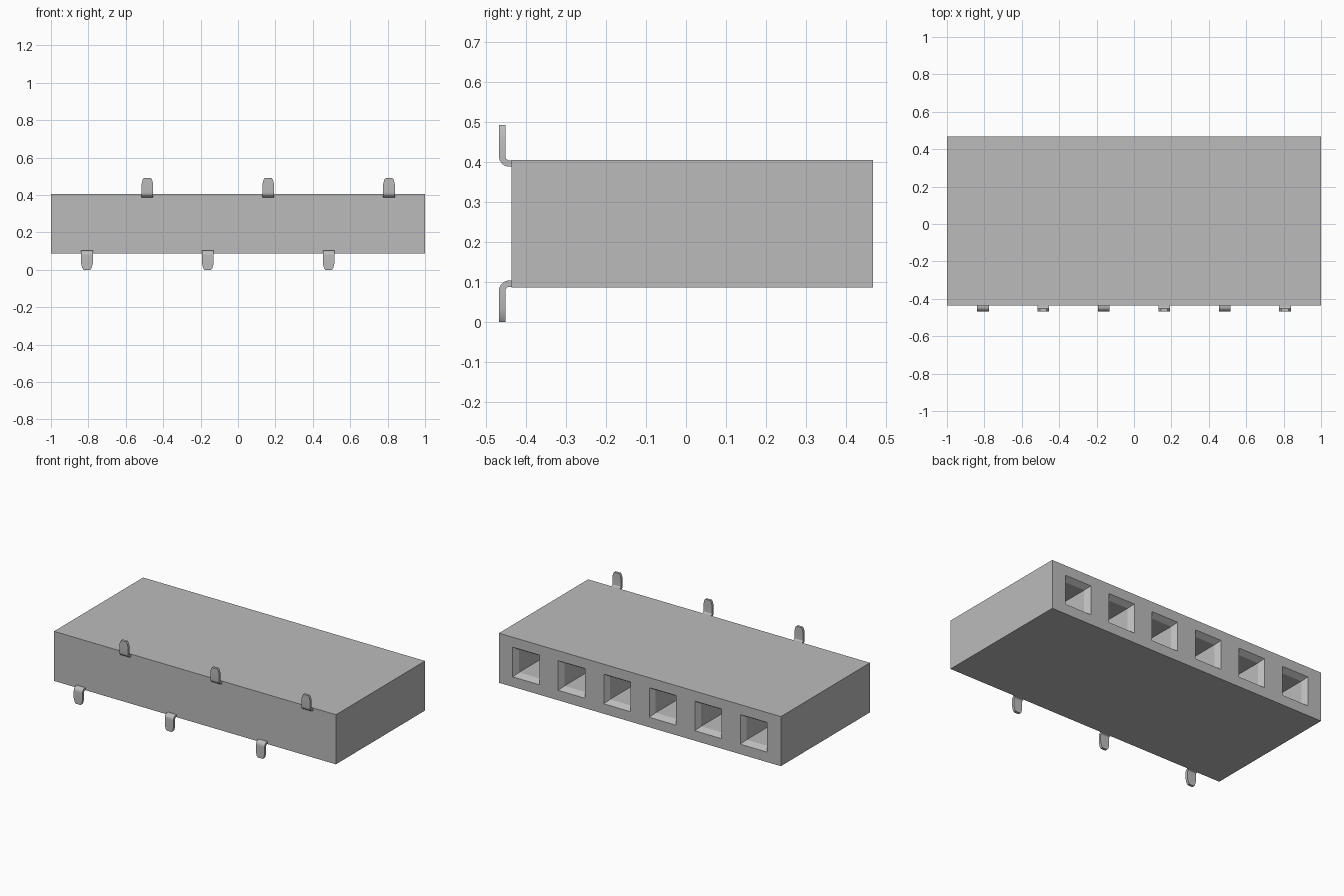
import bpy
import bmesh
from math import sin, cos, pi, radians
from mathutils import Vector

cube = bpy.data.objects.get("Cube")
if cube:
    bpy.data.objects.remove(cube)

FRONT, BACK = -0.436, 0.467
BOTTOM, TOP = 0.087, 0.405
MIDDLE = (BOTTOM + TOP) / 2
PITCH = 0.323
COLUMNS = [(i - 2.5) * PITCH for i in range(6)]
HOLE = 0.095            # half width of a socket opening

grey = bpy.data.materials.new("plain grey")
grey.use_nodes = True
colour = (0.5, 0.5, 0.5, 1)
grey.diffuse_color = colour
grey.node_tree.nodes["Principled BSDF"].inputs["Base Color"].default_value = colour


def finish(name, bm):
    bmesh.ops.recalc_face_normals(bm, faces=bm.faces)
    mesh = bpy.data.meshes.new(name)
    bm.to_mesh(mesh)
    bm.free()
    mesh.materials.append(grey)
    obj = bpy.data.objects.new(name, mesh)
    bpy.context.collection.objects.link(obj)
    return obj


def back_faces(bm):
    return [f for f in bm.faces if f.normal.y > 0.9]


def cut_back(bm, point, normal):
    faces = back_faces(bm)
    edges = {e for f in faces for e in f.edges}
    verts = {v for f in faces for v in f.verts}
    bmesh.ops.bisect_plane(bm, geom=faces + list(edges) + list(verts),
                           plane_co=point, plane_no=normal)
    bm.normal_update()


# Housing block with a row of tapered square sockets in the back
def housing():
    bm = bmesh.new()
    bmesh.ops.create_cube(bm, size=1)
    for v in bm.verts:
        v.co = (v.co.x * 2, BACK if v.co.y > 0 else FRONT,
                TOP if v.co.z > 0 else BOTTOM)
    bm.normal_update()
    for side in (-HOLE, HOLE):
        cut_back(bm, (0, BACK, MIDDLE + side), (0, 0, 1))
        for x in COLUMNS:
            cut_back(bm, (x + side, BACK, MIDDLE), (1, 0, 0))
    sockets = []
    for f in back_faces(bm):
        c = f.calc_center_median()
        if abs(c.z - MIDDLE) < 0.01 and min(abs(c.x - x) for x in COLUMNS) < 0.01:
            sockets.append(f)
    # Sloping lead-in, then the straight bore
    bmesh.ops.inset_individual(bm, faces=sockets, thickness=0.03, depth=-0.034)
    bore = bmesh.ops.extrude_discrete_faces(bm, faces=sockets)["faces"]
    for f in bore:
        bmesh.ops.translate(bm, verts=f.verts, vec=(0, -0.65, 0))
    return finish("housing", bm)


# Bent contact leg: a flat strip swept round a corner, with a tapered tip
def leg(name, x, direction):
    y0, z0, radius, half = -0.441, 0.15, 0.018, 0.008
    # each ring: centre y, centre z, bend angle, half width
    rings = [(-0.40, z0, 0, 0.031)]
    for i in range(9):
        a = i / 8 * pi / 2
        rings.append((y0 - radius * sin(a), z0 + radius * (1 - cos(a)), a, 0.031))
    rings += [(y0 - radius, 0.212, pi / 2, 0.031),
              (y0 - radius, 0.236, pi / 2, 0.025),
              (y0 - radius, 0.246, pi / 2, 0.018)]
    bm = bmesh.new()
    loops = []
    for y, z, a, w in rings:
        n = Vector((0, sin(a), cos(a))) * half
        loop = []
        for sx, sn in ((-1, -1), (1, -1), (1, 1), (-1, 1)):
            p = Vector((x + sx * w, y, z)) + n * sn
            loop.append(bm.verts.new((p.x, p.y, MIDDLE + direction * p.z)))
        loops.append(loop)
    for a, b in zip(loops, loops[1:]):
        for i in range(4):
            j = (i + 1) % 4
            bm.faces.new((a[i], a[j], b[j], b[i]))
    bm.faces.new(loops[0])
    bm.faces.new(loops[-1])
    obj = finish(name, bm)
    bpy.ops.object.select_all(action="DESELECT")
    obj.select_set(True)
    bpy.context.view_layer.objects.active = obj
    bpy.ops.object.shade_smooth_by_angle(angle=radians(30))


housing()
for i, x in enumerate(COLUMNS):
    up = i % 2 == 1
    leg(f"{'upper' if up else 'lower'}_leg_{i // 2 + 1}", x, 1 if up else -1)
